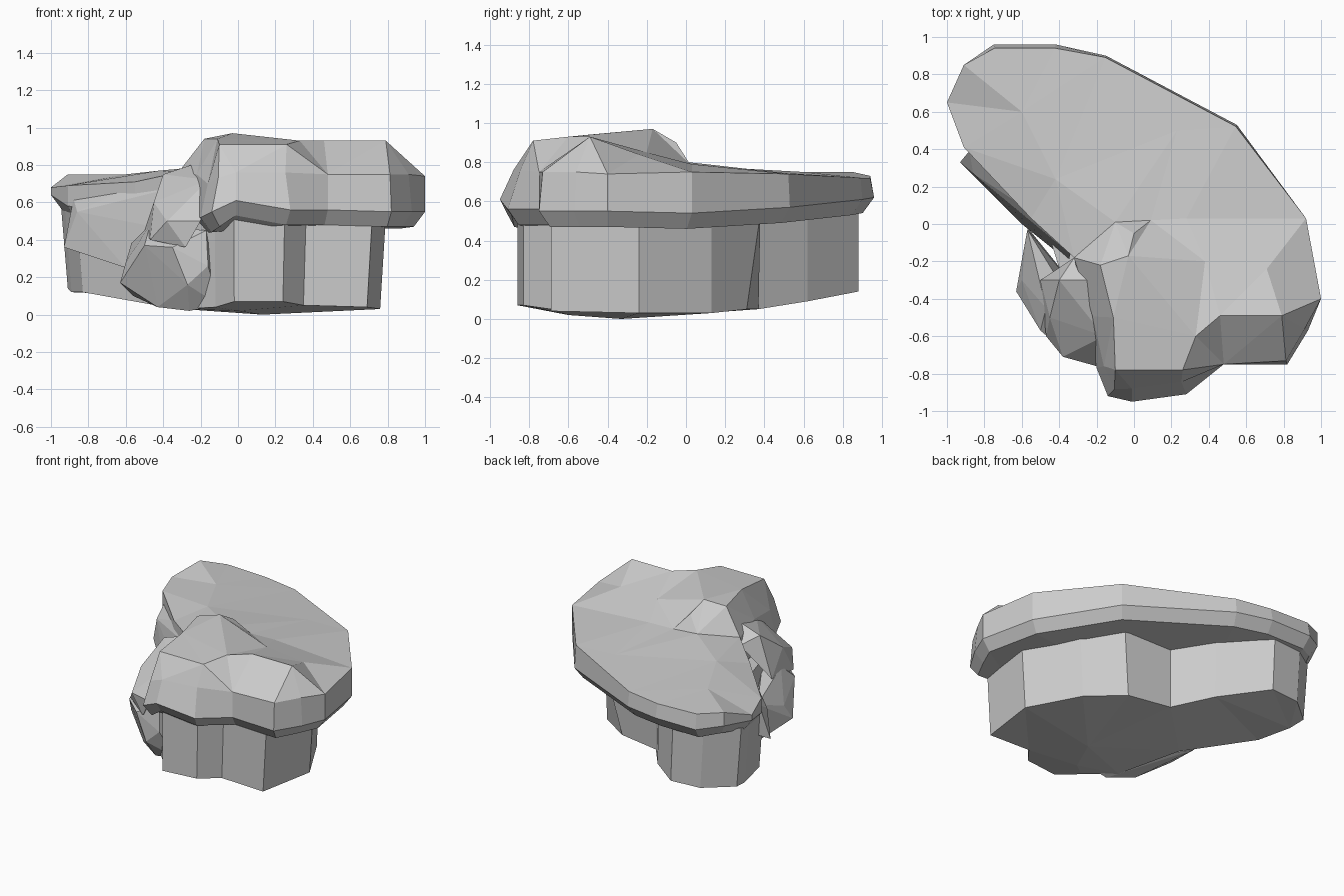
import bpy, bmesh
from mathutils import Vector
from mathutils.geometry import delaunay_2d_cdt

if "Cube" in bpy.data.objects:
    bpy.data.objects.remove(bpy.data.objects["Cube"])


def finish(bm, name):
    bmesh.ops.recalc_face_normals(bm, faces=bm.faces)
    mesh = bpy.data.meshes.new(name)
    bm.to_mesh(mesh)
    bm.free()
    obj = bpy.data.objects.new(name, mesh)
    bpy.context.collection.objects.link(obj)
    return obj


def inset(outline, i, d):
    """Move a point of a clockwise outline inwards by d."""
    a, b = Vector(outline[i - 1][:2]), Vector(outline[(i + 1) % len(outline)][:2])
    t = (b - a).normalized()
    return outline[i][0] + t.y * d, outline[i][1] - t.x * d


def fill(bm, ring, inner=()):
    """Triangulate a concave ring together with loose inner height points."""
    verts = ring + [bm.verts.new(p) for p in inner]
    res = delaunay_2d_cdt([v.co.xy for v in verts], [],
                          [list(range(len(ring)))], 1, 1e-5)
    for f in res[2]:
        vs = [verts[res[3][k][0]] for k in f if res[3][k]]
        if len(vs) == 3 and not bm.faces.get(vs):
            bm.faces.new(vs)


def stack(name, rings, bottom=(), top=()):
    """Bridge rings from bottom to top and close both ends."""
    bm = bmesh.new()
    loops = [[bm.verts.new(p) for p in r] for r in rings]
    n = len(loops[0])
    for lo, hi in zip(loops, loops[1:]):
        for i in range(n):
            j = (i + 1) % n
            bm.faces.new((lo[i], lo[j], hi[j], hi[i]))
    fill(bm, loops[0], bottom)
    fill(bm, loops[-1], top)
    return finish(bm, name)


def hull(name, points):
    bm = bmesh.new()
    for p in points:
        bm.verts.new(p)
    bmesh.ops.convex_hull(bm, input=bm.verts)
    loose = [v for v in bm.verts if not v.link_faces]
    bmesh.ops.delete(bm, geom=loose, context='VERTS')
    return finish(bm, name)


# Cliff walls: footprint and bottom height, clockwise from the left
foot = [(-.89, .58, .12), (-.91, .70, .14), (-.72, .86, .14), (-.49, .88, .14),
        (-.20, .62, .09), (-.01, .37, .05), (.31, .31, .05), (.56, .13, .03),
        (.76, -.24, .03), (.69, -.69, .04), (.35, -.69, .05), (.24, -.83, .07),
        (-.02, -.86, .07), (-.12, -.70, .04), (-.30, -.52, .03),
        (-.44, -.05, .05), (-.83, .32, .12)]
upper = [(x * 1.04, y, .52 + max(0, y) * .09) for x, y, z in foot]
upper[6] = (.40, .38, .54)
stack("cliff_base", [foot, upper], bottom=[(.13, -.33, 0), (.0, -.6, .02)])

# Overhanging cap: x, y, lower edge z, inset of upper edge, upper edge z
rim = [(-1, .65, .64, .0, .68), (-.91, .85, .65, .0, .75), (-.75, .96, .62, .02, .73),
       (-.42, .96, .62, .02, .72), (-.15, .90, .61, .01, .72), (.55, .53, .57, .01, .74),
       (.92, .03, .54, .0, .75), (1, -.40, .55, .0, .74), (.93, -.57, .55, .02, .75),
       (.82, -.75, .55, .02, .75), (.48, -.75, .56, .0, .75), (.28, -.91, .56, .07, .76),
       (-.01, -.95, .61, .07, .76), (-.14, -.92, .55, .05, .73), (-.20, -.77, .52, .04, .70),
       (-.25, -.50, .52, .03, .75), (-.32, -.18, .55, .0, .76), (-.55, .03, .56, .0, .71),
       (-.91, .41, .58, .0, .69)]
ids = range(len(rim))
lip = [(*inset(rim, i, .06), rim[i][2] - .08) for i in ids]
edge = [r[:3] for r in rim]
brow = [(*inset(rim, i, rim[i][3]), rim[i][4]) for i in ids]
surface = [(.79, -.49, .93), (.46, -.49, .93), (.33, -.60, .93), (.26, -.78, .91),
           (-.10, -.78, .91), (-.11, -.50, .94), (-.18, -.22, .94), (-.03, -.17, .97),
           (-.10, .01, .80), (.09, .02, .79), (.28, .03, .79), (.38, -.20, .85),
           (.71, -.24, .84), (0, -.05, .90), (.23, .50, .745), (-.42, .24, .77),
           (-.60, .60, .75)]
stack("overhanging_cap", [lip, edge, brow], top=surface)

# Rocks tumbled against the front left side
hull("lower_boulder", [(-.63, -.36, .17), (-.43, -.50, .04), (-.26, -.60, .02),
                       (-.10, -.60, .05), (-.60, -.30, .28), (-.57, -.03, .38),
                       (-.56, -.03, .10), (-.50, -.57, .37), (-.35, -.70, .36),
                       (-.16, -.70, .26), (-.27, -.70, .16), (-.47, -.45, .48),
                       (-.17, -.68, .45)])
hull("upper_boulder", [(-.45, -.50, .60), (-.40, -.38, .68), (-.40, -.30, .75),
                       (-.25, -.30, .80), (-.20, -.76, .50), (-.16, -.60, .72),
                       (-.47, -.60, .40), (-.32, -.18, .70), (-.50, -.30, .45),
                       (-.38, -.71, .50), (-.28, -.72, .36)])

# Slab hanging below the left rim
hull("hanging_slab", [(-.93, .33, .36), (-.86, .27, .55), (-.88, .39, .62),
                      (-.60, 0, .25), (-.35, -.20, .45), (-.34, -.16, .68),
                      (-.60, .10, .67), (-.83, .40, .40)])
